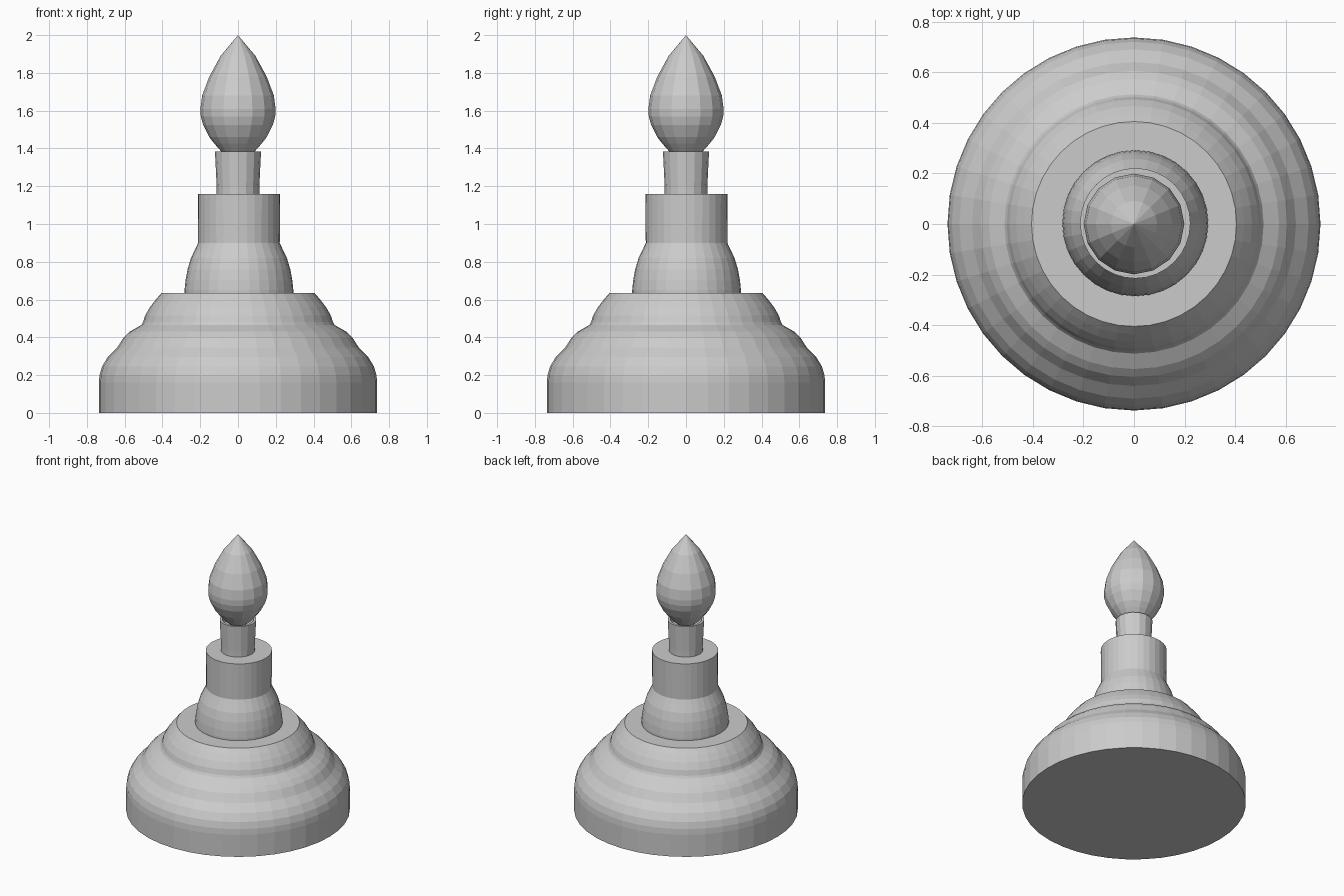
import bpy, bmesh, math

cube = bpy.data.objects.get("Cube")
if cube:
    bpy.data.objects.remove(cube, do_unlink=True)

grey = bpy.data.materials.new("plain grey")
grey.use_nodes = True
colour = (0.6, 0.6, 0.6, 1)
grey.diffuse_color = colour
grey.node_tree.nodes["Principled BSDF"].inputs["Base Color"].default_value = colour


def lathe(name, profile, sides, centre=(0, 0)):
    """Turn a (radius, height) profile around z; open ends get caps."""
    bm = bmesh.new()
    rings = []
    for r, z in profile:
        if r == 0:
            rings.append([bm.verts.new((*centre, z))] * sides)
            continue
        angles = [math.tau * i / sides for i in range(sides)]
        rings.append([bm.verts.new((centre[0] + r * math.cos(a),
                                    centre[1] + r * math.sin(a), z)) for a in angles])
    for low, high in zip(rings, rings[1:]):
        for i in range(sides):
            j = (i + 1) % sides
            corners = dict.fromkeys((low[i], low[j], high[j], high[i]))
            bm.faces.new(list(corners))
    for ring in (rings[0], rings[-1]):
        if len(set(ring)) > 2:
            bm.faces.new(ring)
    bmesh.ops.recalc_face_normals(bm, faces=bm.faces)
    mesh = bpy.data.meshes.new(name)
    bm.to_mesh(mesh)
    bm.free()
    mesh.materials.append(grey)
    obj = bpy.data.objects.new(name, mesh)
    bpy.context.collection.objects.link(obj)
    return obj


# Broad stepped foot
lathe("base", [(0.737, 0), (0.737, 0.16), (0.733, 0.2), (0.72, 0.245),
               (0.69, 0.295), (0.64, 0.345), (0.605, 0.4), (0.573, 0.43),
               (0.512, 0.465), (0.503, 0.48), (0.492, 0.515), (0.466, 0.56),
               (0.435, 0.6), (0.405, 0.635)], 40)

# Flared shoulder and straight collar, set a hair off centre
lathe("collar", [(0.288, 0.6), (0.288, 0.65), (0.283, 0.7), (0.272, 0.76),
                 (0.254, 0.82), (0.23, 0.87), (0.216, 0.9), (0.218, 1.16)],
      32, (0.005, 0.003))

# Slightly flared stem with a shallow cup at its top
lathe("stem", [(0.112, 1.12), (0.113, 1.2), (0.122, 1.385),
               (0.105, 1.385), (0.09, 1.35)], 16)

# Pointed bulb
lathe("bulb", [(0.06, 1.36), (0.09, 1.386), (0.125, 1.425), (0.152, 1.46),
               (0.185, 1.525), (0.197, 1.57), (0.199, 1.61), (0.19, 1.68),
               (0.152, 1.78), (0.092, 1.89), (0, 2)], 16)
